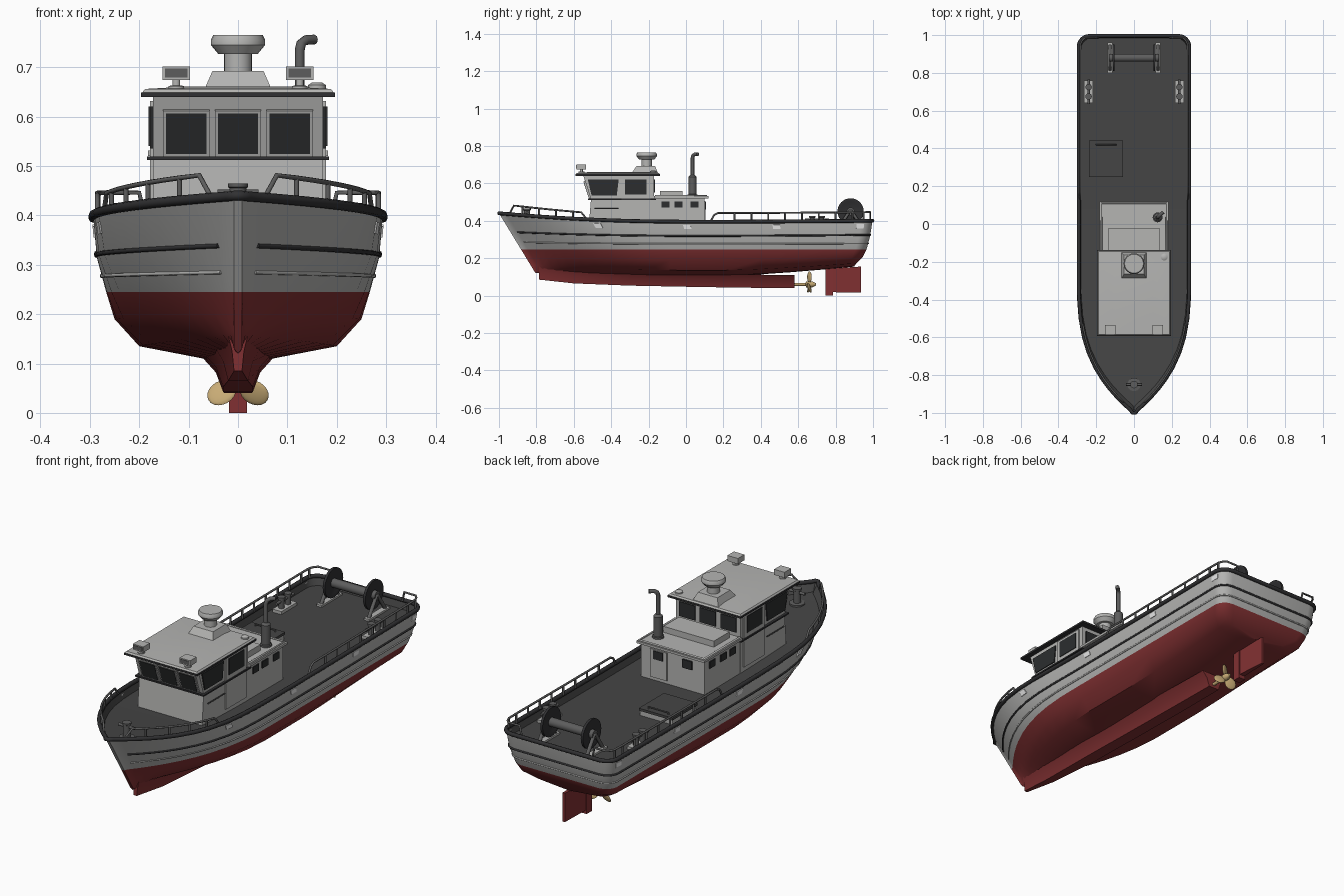
import bpy, bmesh, math
from mathutils import Vector, Matrix

if "Cube" in bpy.data.objects:
    bpy.data.objects.remove(bpy.data.objects["Cube"])

def mat(name, r, g, b):
    m = bpy.data.materials.new(name)
    m.diffuse_color = (r, g, b, 1)
    m.use_nodes = True
    m.node_tree.nodes["Principled BSDF"].inputs["Base Color"].default_value = m.diffuse_color
    return m

GREY = mat("light grey paint", .46, .46, .45)
RED = mat("red antifouling", .22, .03, .032)
DECK = mat("dark deck", .06, .06, .06)
TRIM = mat("black trim", .03, .03, .032)
GLASS = mat("dark glass", .025, .027, .028)
METAL = mat("grey metal", .11, .11, .11)
BRASS = mat("brass", .58, .41, .18)
WHITE = mat("white", .8, .8, .8)

def finish(name, bm, *mats, angle=35):
    bmesh.ops.remove_doubles(bm, verts=bm.verts, dist=1e-5)
    bmesh.ops.recalc_face_normals(bm, faces=bm.faces)
    me = bpy.data.meshes.new(name)
    bm.to_mesh(me)
    bm.free()
    for m in mats:
        me.materials.append(m)
    ob = bpy.data.objects.new(name, me)
    bpy.context.collection.objects.link(ob)
    bpy.ops.object.select_all(action='DESELECT')
    ob.select_set(True)
    bpy.context.view_layer.objects.active = ob
    bpy.ops.object.shade_smooth_by_angle(angle=math.radians(angle))
    return ob

def loft(name, rings, m):
    bm = bmesh.new()
    vs = [[bm.verts.new(p) for p in r] for r in rings]
    n = len(rings[0])
    for a, b in zip(vs, vs[1:]):
        for i in range(n):
            bm.faces.new((a[i], a[(i + 1) % n], b[(i + 1) % n], b[i]))
    bm.faces.new(vs[0])
    bm.faces.new(vs[-1])
    return finish(name, bm, m)

def rect(hx, y0, y1, z, cx=0):
    return [(cx - hx, y0, z), (cx + hx, y0, z), (cx + hx, y1, z), (cx - hx, y1, z)]

def box(name, cx, hx, y0, y1, z0, z1, m):
    return loft(name, [rect(hx, y0, y1, z0, cx), rect(hx, y0, y1, z1, cx)], m)

def plate(name, pts, m, th=.004):
    # thin panel straddling a wall
    p = [Vector(q) for q in pts]
    n = (p[1] - p[0]).cross(p[2] - p[0]).normalized() * th
    return loft(name, [[q - n for q in p], [q + n for q in p]], m)

def lathe(name, c, prof, m, axis='Z', seg=24):
    rot = {'Z': Matrix(), 'X': Matrix.Rotation(math.pi / 2, 4, 'Y'), 'Y': Matrix.Rotation(-math.pi / 2, 4, 'X')}[axis]
    rings = [[Vector(c) + rot @ Vector((r * math.cos(k * math.tau / seg), r * math.sin(k * math.tau / seg), h))
              for k in range(seg)] for r, h in prof]
    return loft(name, rings, m)

def tube(name, paths, r, m, cyclic=False):
    cu = bpy.data.curves.new(name, 'CURVE')
    cu.dimensions = '3D'
    cu.bevel_depth = r
    cu.bevel_resolution = 2
    cu.use_fill_caps = True
    for path in paths:
        s = cu.splines.new('POLY')
        s.points.add(len(path) - 1)
        for pt, q in zip(s.points, path):
            pt.co = (*q, 1)
        s.use_cyclic_u = cyclic
    cu.materials.append(m)
    ob = bpy.data.objects.new(name, cu)
    bpy.context.collection.objects.link(ob)
    return ob

# ---- hull levels: half width, z mid, z bow, z stern, stern y, bow fullness
LV = [(0, .105, .12, .155, .90, 1.6), (.06, .108, .13, .157, .90, 1.6), (.2, .135, .165, .172, .91, 1.8),
      (.25, .19, .205, .205, .945, 2.1), (.267, .245, .245, .245, .965, 2.4),
      (.286, .315, .335, .32, .985, 2.8), (.293, .395, .44, .40, .997, 3.1)]

def level(t, j):
    w, zm, zb, zs, ye, p = LV[j]
    ys = -1 + (.44 - zb) * .61
    y = ys + (ye - ys) * t
    z = zm + (zb - zm) * max(0, -y / -ys if y < 0 else 0) ** 2 + (zs - zm) * max(0, (y - .2) / (ye - .2)) ** 1.4
    f = 1 - max(0, 1 - (y - ys) / .75) ** p
    r, d = min(.06, w * .5), ye - y
    cut = r - math.sqrt(max(0, r * r - (r - d) ** 2)) if d < r else 0
    return Vector((max(min(.008, w), w * f - cut), y, z))

def hp(t, j):
    i = min(int(j), 5)
    return level(t, i).lerp(level(t, i + 1), j - i)

T = [0, .008, .02, .04, .065, .09, .12, .16, .2, .25, .3, .36, .43, .5, .6, .7, .8, .88, .94,
     .968, .971, .975, .98, .986, .992, .997, 1]

def half(t):
    pts = [level(t, j) for j in range(7)]
    e = pts[6]
    y = -.975 + 1.96 * t
    dx = max(0, e.x - .012)
    return pts + [Vector((dx, y, e.z - .04)), Vector((0, y, e.z - .04))]

bm = bmesh.new()
R = [[bm.verts.new(p) for p in half(t)] for t in T]
L = [[bm.verts.new((-p.x, p.y, p.z)) for p in half(t)] for t in T]
idx = lambda j: 1 if j < 4 else (0 if j < 6 else 2)
for S in (R, L):
    for a, b in zip(S, S[1:]):
        for j in range(8):
            bm.faces.new((a[j], b[j], b[j + 1], a[j + 1])).material_index = idx(j)
for k in (0, -1):
    for j in range(7):
        bm.faces.new((R[k][j], R[k][j + 1], L[k][j + 1], L[k][j])).material_index = idx(j)
finish("hull", bm, GREY, RED, DECK)

def around(j, t0=0, dz=0):
    pts = [hp(t, j) + Vector((0, 0, dz)) for t in T if t >= t0]
    return pts + [Vector((-p.x, p.y, p.z)) for p in reversed(pts)]

tube("gunwale", [around(6)], .010, TRIM, True)
tube("rub_strake", [around(5.05, .02)], .005, TRIM)
tube("lower_strake", [around(4.45, .02)], .004, GREY)

# ---- keel
K = [(-.785, .085, .008), (-.6, .065, .02), (-.3, .053, .03), (0, .047, .03), (.3, .042, .03), (.58, .04, .028)]
loft("keel", [[(-2.4 * h, y, z + .07), (-1.5 * h, y, z + .04), (-h, y, z),
               (h, y, z), (1.5 * h, y, z + .04), (2.4 * h, y, z + .07)] for y, z, h in K], RED)

# ---- rudder and propeller
box("rudder_post", 0, .018, .745, .785, 0, .15, RED)
loft("rudder_blade", [[(-.014, .78, z0), (.014, .78, z0), (.006, .935, z1), (-.006, .935, z1)]
                      for z0, z1 in ((.018, .015), (.125, .125), (.145, .155))], RED)
lathe("rudder_stock", (0, .775, .1), [(.01, 0), (.01, .09)], RED)
lathe("propeller_shaft", (0, .55, .06), [(.008, 0), (.008, .09), (.016, .092), (.016, .125), (.006, .145)], BRASS, 'Y')
for k in range(3):
    bm = bmesh.new()
    M = (Matrix.Translation((0, .66, .06)) @ Matrix.Rotation(k * math.tau / 3, 4, 'Y') @ Matrix.Translation((0, 0, .038))
         @ Matrix.Rotation(math.radians(25), 4, 'Z') @ Matrix.Diagonal((.026, .006, .031, 1)))
    bmesh.ops.create_uvsphere(bm, u_segments=16, v_segments=10, radius=1, matrix=M)
    finish("propeller_blade", bm, BRASS, angle=60)

# ---- wheelhouse
loft("wheelhouse_lower", [rect(.172, -.522, -.17, .35), rect(.172, -.508, -.17, .515)], GREY)
loft("wheelhouse_upper", [rect(.172, -.508, -.17, .515), rect(.172, -.55, -.17, .645)], GREY)
loft("window_ledge", [rect(.184, -.525, -.16, .512), rect(.184, -.525, -.16, .519)], TRIM)
box("roof_edge", 0, .196, -.592, -.138, .640, .649, TRIM)
loft("wheelhouse_roof", [rect(.194, -.59, -.14, .649), rect(.188, -.584, -.146, .656), rect(.1, -.5, -.2, .661)], GREY)
fy = lambda z: -.508 - .042 * (z - .515) / .13
for cx in (-.105, 0, .105):
    for nm, e, m, o in (("front_window_frame", .047, GREY, .004), ("front_window", .041, GLASS, .006)):
        a, b = .566 - e, .566 + e
        plate(nm, [(cx - e, fy(a) - o, a), (cx + e, fy(a) - o, a), (cx + e, fy(b) - o, b), (cx - e, fy(b) - o, b)], m)
for s in (-1, 1):
    x = s * .173
    plate("side_window", [(x, -.505, .535), (x, -.37, .535), (x, -.36, .62), (x, -.525, .62)], GLASS)
    plate("side_door", [(x, -.345, .38), (x, -.19, .38), (x, -.19, .632), (x, -.345, .632)], GREY, .005)
    plate("door_window", [(x, -.325, .54), (x, -.21, .54), (x, -.21, .62), (x, -.325, .62)], GLASS, .008)
    tube("grab_rail", [[(s * .182, -.49, .465), (s * .182, -.36, .465)]], .003, METAL)
    for y in (-.11, -.04, .045):
        plate("deckhouse_window", [(s * .171, y - .022, .47), (s * .171, y + .022, .47),
                                   (s * .171, y + .022, .503), (s * .171, y - .022, .503)], GLASS)
for cx in (-.11, 0, .11):
    plate("rear_window", [(cx - .042, -.169, .55), (cx + .042, -.169, .55), (cx + .042, -.169, .62), (cx - .042, -.169, .62)], GLASS)

# ---- aft deckhouse
box("deckhouse", 0, .17, -.18, .10, .35, .52, GREY)
box("deckhouse_roof", 0, .182, -.17, .12, .52, .531, GREY)
box("roof_locker", 0, .135, -.14, -.02, .53, .56, GREY)
tube("roof_coaming", [[(-.172, -.165, .533), (-.172, .11, .533), (.172, .11, .533), (.172, -.165, .533)]], .005, GREY)
plate("aft_door", [(.03, .101, .37), (.12, .101, .37), (.12, .101, .505), (.03, .101, .505)], GREY)
for cx in (-.08, .075):
    plate("aft_window", [(cx - .025, .102, .46), (cx + .025, .102, .46), (cx + .025, .102, .5), (cx - .025, .102, .5)], GLASS, .006)

# ---- roof equipment
loft("radar_base", [rect(.068, -.29, -.15, .655), rect(.052, -.265, -.165, .692)], GREY)
lathe("radar_mast", (0, -.21, 0), [(.028, .68), (.028, .73)], GREY)
lathe("radar_dome", (0, -.21, 0), [(.04, .727), (.055, .745), (.055, .755), (.05, .765)], GREY)
lathe("roof_vent", (.16, -.175, 0), [(.018, .65), (.018, .664), (.01, .669)], GREY)
for s in (-1, 1):
    box("floodlight", s * .125, .028, -.585, -.535, .674, .701, GREY)
    plate("floodlight_lens", [(s * .125 - .023, -.585, .679), (s * .125 + .023, -.585, .679),
                              (s * .125 + .023, -.585, .697), (s * .125 - .023, -.585, .697)], METAL, .002)
    lathe("floodlight_post", (s * .125, -.56, 0), [(.016, .65), (.016, .662), (.008, .663), (.008, .676)], GREY)
lathe("exhaust_silencer", (.125, .035, 0), [(.026, .528), (.026, .54), (.021, .542), (.021, .635), (.011, .645)], METAL)
tube("exhaust_pipe", [[(.125, .035, .63), (.125, .035, .735), (.128, .038, .748), (.137, .047, .755), (.155, .063, .756)]], .010, METAL)

# ---- rails, scuppers and side bollards
def edge(y, dz=0, inset=.008):
    p = level((y + 1) / 1.997, 6)
    return Vector((max(0, p.x - inset), y, p.z + dz))

for s in (-1, 1):
    flip = lambda ps: [Vector((s * p.x, p.y, p.z)) for p in ps]
    ys = [.17 + .09 * i for i in range(9)] + [.95, .97, .985]
    rail = [edge(.13), edge(.15, .035)] + [edge(y, .046) for y in ys]
    end = rail[-1]
    rail += [Vector((.2, .985, end.z)), Vector((.19, .985, end.z - .046))]
    posts = [[edge(y), edge(y, .046)] for y in ys[1:10]]
    tube("aft_rail", [flip(q) for q in [rail] + posts], .005, METAL)
    ys = [-.92 + .045 * i for i in range(9)]
    h = lambda y: .048 - .012 * (y + .92) / .36
    rail = [edge(-.945)] + [edge(y, h(y)) for y in ys] + [edge(-.53)]
    posts = [[edge(y), edge(y, h(y))] for y in ys[1::2]]
    tube("bow_rail", [flip(q) for q in [rail] + posts], .005, METAL)
    for y in (-.48, 0, .48, .93):
        q = [hp((yy + .99) / 1.982, j) for yy, j in ((y - .02, 5.5), (y + .02, 5.5), (y + .02, 5.78), (y - .02, 5.78))]
        plate("scupper", flip(q), WHITE, .003)
    box("bollard_base", s * .24, .024, .64, .76, .35, .372, GREY)
    for y in (.675, .725):
        lathe("bollard_post", (s * .24, y, 0), [(.013, .36), (.013, .415), (.017, .417), (.017, .425)], METAL, seg=16)
    tube("bollard_bar", [[(s * .24, .635, .405), (s * .24, .765, .405)]], .007, METAL)

# ---- bow bitt
lathe("bow_bitt", (0, -.85, 0), [(.035, .385), (.035, .395), (.017, .397), (.017, .455), (.02, .457), (.02, .465)], METAL)
tube("bow_bitt_bar", [[(-.042, -.85, .445), (.042, -.85, .445)]], .007, METAL)

# ---- deck hatch
box("hatch_coaming", -.147, .086, .255, .437, .35, .38, GREY)
box("hatch_lid", -.147, .09, .25, .442, .38, .392, DECK)
tube("hatch_handle", [[(-.2, .42, .39), (-.2, .42, .4), (-.095, .42, .4), (-.095, .42, .39)]], .004, METAL)

# ---- net drum
lathe("drum_axle", (-.13, .88, .45), [(.021, 0), (.021, .26)], METAL, 'X')
for s in (-1, 1):
    lathe("drum_flange", (s * .108 - .006, .88, .45),
          [(.05, .003), (.056, 0), (.07, 0), (.07, .012), (.056, .012), (.05, .009)], TRIM, 'X', 32)
    box("drum_foot", s * .127, .014, .8, .96, .35, .368, GREY)
    tube("drum_frame", [[(s * .127, .815, .36), (s * .127, .875, .45), (s * .127, .885, .45), (s * .127, .945, .36)]], .009, METAL)
